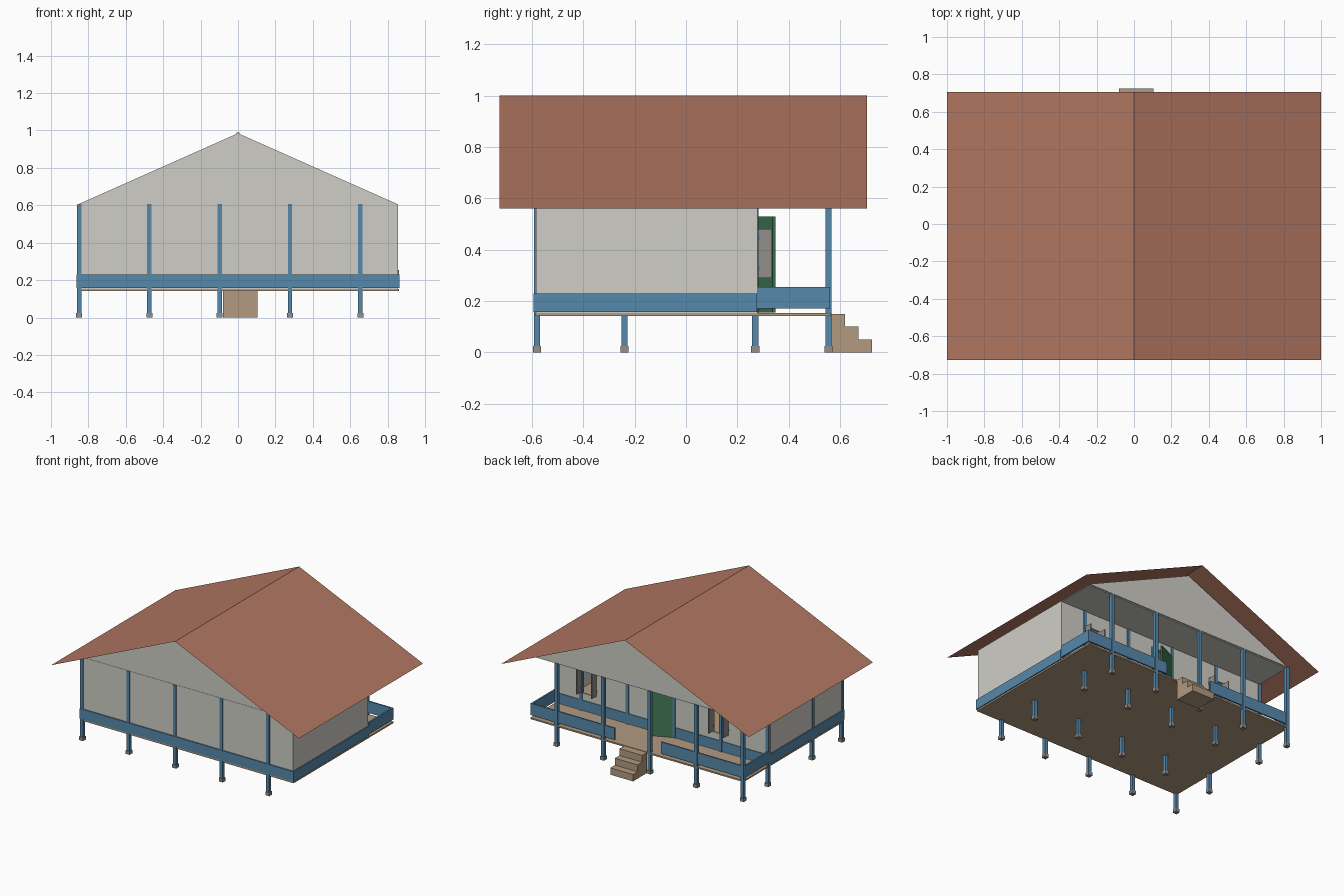
import bpy, bmesh, math
from mathutils import Matrix, Vector

if "Cube" in bpy.data.objects:
    bpy.data.objects.remove(bpy.data.objects["Cube"])


def material(name, r, g, b):
    lin = [((c / 255 + 0.055) / 1.055) ** 2.4 for c in (r, g, b)]
    m = bpy.data.materials.new(name)
    m.diffuse_color = (*lin, 1)
    m.use_nodes = True
    m.node_tree.nodes["Principled BSDF"].inputs["Base Color"].default_value = m.diffuse_color
    return m


RED = material("roof red", 178, 119, 98)
WALL = material("wall grey white", 207, 206, 199)
BLUE = material("timber blue", 86, 137, 172)
TAN = material("floor tan", 178, 154, 128)
GREEN = material("door green", 66, 122, 86)
GREY = material("concrete grey", 146, 142, 140)


def finish(name, bm, mat):
    bmesh.ops.recalc_face_normals(bm, faces=bm.faces)
    me = bpy.data.meshes.new(name)
    bm.to_mesh(me)
    bm.free()
    me.materials.append(mat)
    ob = bpy.data.objects.new(name, me)
    bpy.context.collection.objects.link(ob)
    return ob


def boxes(name, mat, items):
    """One object from boxes given as (x0, x1, y0, y1, z0, z1)."""
    bm = bmesh.new()
    for x0, x1, y0, y1, z0, z1 in items:
        centre = Vector((x0 + x1, y0 + y1, z0 + z1)) / 2
        size = Matrix.Diagonal((x1 - x0, y1 - y0, z1 - z0, 1))
        bmesh.ops.create_cube(bm, size=1, matrix=Matrix.Translation(centre) @ size)
    return finish(name, bm, mat)


def extruded(name, mat, points, offset):
    """Flat outline pushed along an offset."""
    bm = bmesh.new()
    face = bm.faces.new([bm.verts.new(p) for p in points])
    res = bmesh.ops.extrude_face_region(bm, geom=[face], use_keep_orig=True)
    moved = [v for v in res["geom"] if isinstance(v, bmesh.types.BMVert)]
    bmesh.ops.translate(bm, verts=moved, vec=offset)
    return finish(name, bm, mat)


# Roof: one folded thin sheet
bm = bmesh.new()
ridge = [bm.verts.new((0, y, 1.0)) for y in (-0.727, 0.705)]
for s in (-1, 1):
    eave = [bm.verts.new((s, y, 0.56)) for y in (-0.727, 0.705)]
    bm.faces.new([ridge[0], ridge[1], eave[1], eave[0]])
finish("roof", bm, RED)

# Gables at both ends, and the ceiling
for name, y in (("front_gable", -0.583), ("porch_gable", 0.55)):
    extruded(name, WALL, [(-0.855, y, 0.605), (0.855, y, 0.605), (0, y, 0.985)], (0, 0.012, 0))
boxes("ceiling", WALL, [(-0.85, 0.85, -0.575, 0.555, 0.598, 0.605)])
boxes("ridge_beam", GREY, [(-0.008, 0.008, -0.58, 0.56, 0.976, 0.99)])

# Floor deck
boxes("floor_deck", TAN, [(-0.86, 0.86, -0.587, 0.565, 0.142, 0.153)])

# Posts and footings on a grid
xs = [-0.85 + 0.376 * i for i in range(5)]
ys = [-0.58, -0.24, 0.27, 0.555]
grid = [(x, y) for x in xs for y in ys]
boxes("posts", BLUE, [(x - 0.012, x + 0.012, y - 0.012, y + 0.012, 0.02, 0.604) for x, y in grid])
boxes("footings", GREY, [(x - 0.016, x + 0.016, y - 0.016, y + 0.016, 0, 0.025) for x, y in grid])

# Front and side walls
boxes("front_wall", WALL, [(-0.855, 0.855, -0.585, -0.573, 0.153, 0.605)])
for name, s in (("left_wall", -0.85), ("right_wall", 0.85)):
    boxes(name, WALL, [(s - 0.006, s + 0.006, -0.583, 0.278, 0.153, 0.604)])

# Porch wall, divided around the door and window openings
openings = [(-0.535, -0.415, 0.28, 0.49), (-0.09, 0.07, 0.153, 0.53), (0.53, 0.65, 0.28, 0.49)]
pieces, left = [], -0.85
for x0, x1, z0, z1 in openings:
    pieces.append((left, x0, 0.264, 0.276, 0.153, 0.604))
    pieces.append((x0, x1, 0.264, 0.276, z1, 0.604))
    if z0 > 0.2:
        pieces.append((x0, x1, 0.264, 0.276, 0.153, z0))
    left = x1
pieces.append((left, 0.85, 0.264, 0.276, 0.153, 0.604))
boxes("porch_wall", WALL, pieces)

# Blue skirting bands around the walls
boxes("wall_band", BLUE, [
    (-0.863, 0.863, -0.594, -0.585, 0.157, 0.23),
    (-0.863, -0.856, -0.594, 0.276, 0.157, 0.23),
    (0.856, 0.863, -0.594, 0.276, 0.157, 0.23),
    (-0.85, -0.09, 0.276, 0.281, 0.157, 0.23),
    (0.07, 0.85, 0.276, 0.281, 0.157, 0.23)])

# Porch railings with a gap at the steps
rails = []
for x0, x1 in ((-0.862, -0.19), (0.185, 0.862)):
    rails.append((x0, x1, 0.55, 0.561, 0.17, 0.255))
for s in (-0.856, 0.856):
    rails.append((s - 0.006, s + 0.006, 0.278, 0.56, 0.17, 0.255))
boxes("porch_railings", BLUE, rails)

# Door, ajar on its hinge
door = boxes("door", GREEN, [(0, 0.155, -0.006, 0.006, 0.155, 0.53)])
door.location = (-0.088, 0.28, 0)
door.rotation_euler = (0, 0, math.radians(24))
boxes("door_frame", BLUE, [
    (-0.1, -0.09, 0.26, 0.282, 0.153, 0.54),
    (0.07, 0.08, 0.26, 0.282, 0.153, 0.54),
    (-0.1, 0.08, 0.26, 0.282, 0.53, 0.54)])

# Open window shutters with small hinges
shutters, hinges = [], []
for x0, x1, z0, z1 in (openings[0], openings[2]):
    for x in (x0, x1):
        shutters.append((x - 0.004, x + 0.004, 0.278, 0.335, z0 + 0.01, z1 - 0.01))
        for z in (0.325, 0.445):
            hinges.append((x - 0.006, x + 0.006, 0.276, 0.288, z - 0.009, z + 0.009))
boxes("window_shutters", GREY, shutters)
boxes("shutter_hinges", BLUE, hinges)

# Steps: stair profile extruded across
profile = [(0.565, 0), (0.725, 0), (0.725, 0.05), (0.672, 0.05), (0.672, 0.10),
           (0.62, 0.10), (0.62, 0.15), (0.565, 0.15)]
extruded("porch_steps", TAN, [(-0.08, y, z) for y, z in profile], (0.183, 0, 0))
